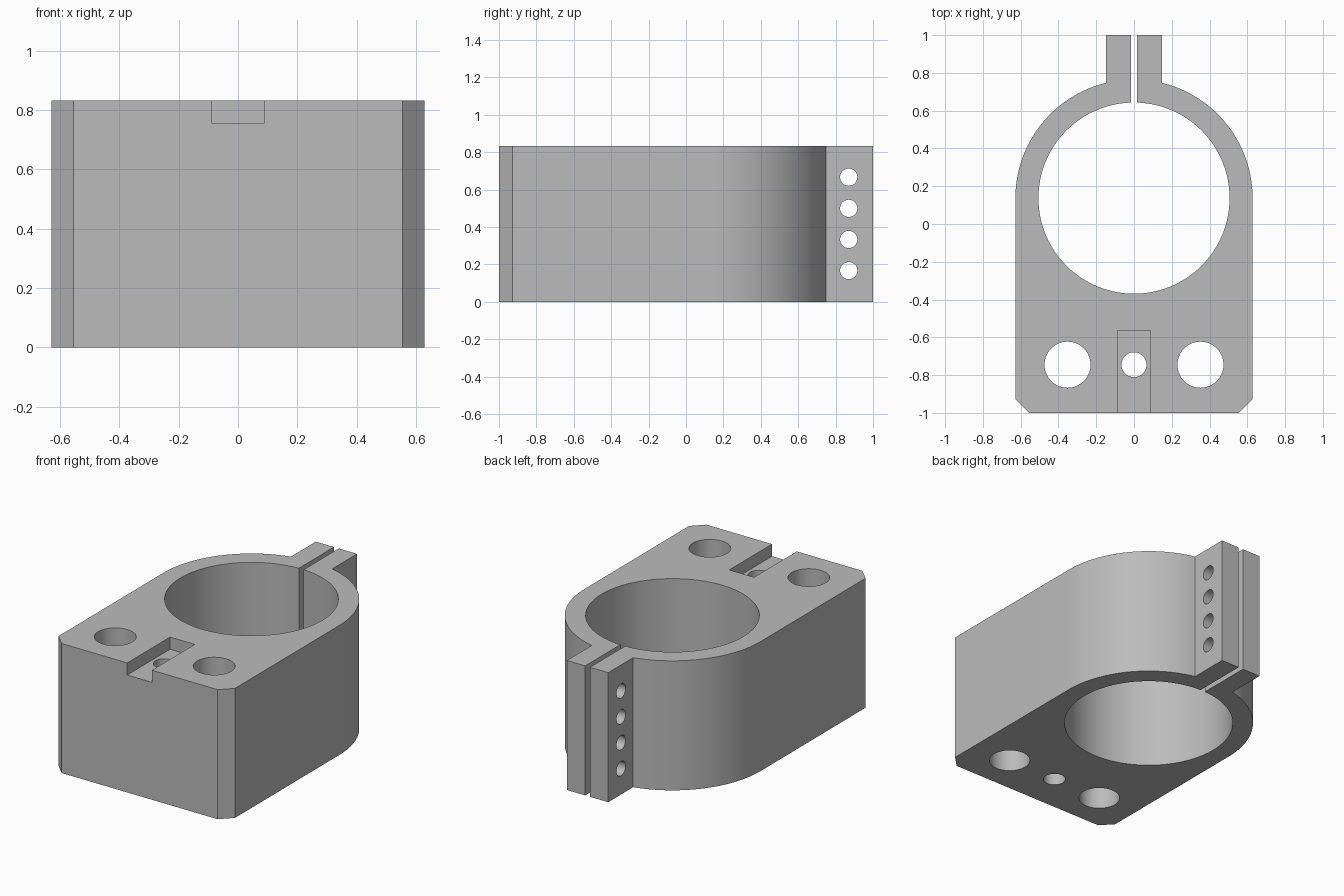
import bpy, bmesh
from math import asin, cos, sin, pi
from mathutils import Matrix

cube = bpy.data.objects.get("Cube")
if cube:
    bpy.data.objects.remove(cube, do_unlink=True)

HEIGHT = 0.833
HALF_W = 0.628        # half width of the block, also the outer ring radius
BORE_R = 0.506
BORE_Y = 0.137
GAP = 0.017           # half width of the clamping slit
EAR = 0.147           # outer x of the clamp ears
CHAMFER = 0.073
SEGMENTS = 64

grey = bpy.data.materials.new("plain grey")
grey.use_nodes = True
colour = (0.50, 0.50, 0.50, 1)
grey.diffuse_color = colour
grey.node_tree.nodes["Principled BSDF"].inputs["Base Color"].default_value = colour


def make_object(name, bm):
    bmesh.ops.recalc_face_normals(bm, faces=bm.faces)
    mesh = bpy.data.meshes.new(name)
    bm.to_mesh(mesh)
    bm.free()
    mesh.materials.append(grey)
    ob = bpy.data.objects.new(name, mesh)
    bpy.context.collection.objects.link(ob)
    return ob


def arc(radius, start, end, steps):
    """Points around the bore centre."""
    angles = [start + (end - start) * i / steps for i in range(steps + 1)]
    return [(radius * cos(a), BORE_Y + radius * sin(a)) for a in angles]


def cylinder(name, radius, depth, centre, axis="Z"):
    bm = bmesh.new()
    turn = Matrix.Rotation(pi / 2, 4, "Y") if axis == "X" else Matrix()
    bmesh.ops.create_cone(bm, cap_ends=True, segments=SEGMENTS, radius1=radius,
                          radius2=radius, depth=depth,
                          matrix=Matrix.Translation(centre) @ turn)
    return make_object(name, bm)


def box(name, size, centre):
    bm = bmesh.new()
    bmesh.ops.create_cube(bm, size=1, matrix=Matrix.Translation(centre)
                          @ Matrix.Diagonal((*size, 1)))
    return make_object(name, bm)


# Right-hand half of the split clamp outline, from the front edge to the bore
half = [(HALF_W - CHAMFER, -1), (HALF_W, -1 + CHAMFER)]
half += arc(HALF_W, 0, pi / 2 - asin(EAR / HALF_W), SEGMENTS // 2)
half += [(EAR, 1), (GAP, 1)]
half += arc(BORE_R, pi / 2 - asin(GAP / BORE_R), -pi / 2, SEGMENTS)
outline = half + [(-x, y) for x, y in reversed(half[:-1])]

# Clamp body: outline extruded upward
bm = bmesh.new()
base = bm.faces.new([bm.verts.new((x, y, 0)) for x, y in outline])
top = bmesh.ops.extrude_face_region(bm, geom=[base], use_keep_orig=True)
bmesh.ops.translate(bm, vec=(0, 0, HEIGHT),
                    verts=[v for v in top["geom"] if isinstance(v, bmesh.types.BMVert)])
body = make_object("clamp_body", bm)

# Cutters: mounting holes, key slot and ear bolt holes
cutters = [cylinder("mount_hole_cutter", r, 2, (x, -0.745, HEIGHT / 2))
           for x, r in ((-0.352, 0.122), (0, 0.066), (0.352, 0.122))]
cutters.append(box("key_slot_cutter", (0.176, 0.535, 0.2), (0, -0.8325, 0.755 + 0.1)))
cutters += [cylinder("bolt_hole_cutter", 0.046, 0.5, (0, 0.87, HEIGHT * i / 5), "X")
            for i in range(1, 5)]

bpy.context.view_layer.objects.active = body
for cutter in cutters:
    mod = body.modifiers.new("cut", "BOOLEAN")
    mod.operation = "DIFFERENCE"
    mod.solver = "EXACT"
    mod.object = cutter
    bpy.ops.object.modifier_apply(modifier=mod.name)
    bpy.data.objects.remove(cutter, do_unlink=True)

# Smooth curved walls, crisp edges
bpy.ops.object.select_all(action="DESELECT")
body.select_set(True)
bpy.ops.object.shade_smooth_by_angle(angle=pi / 6)
